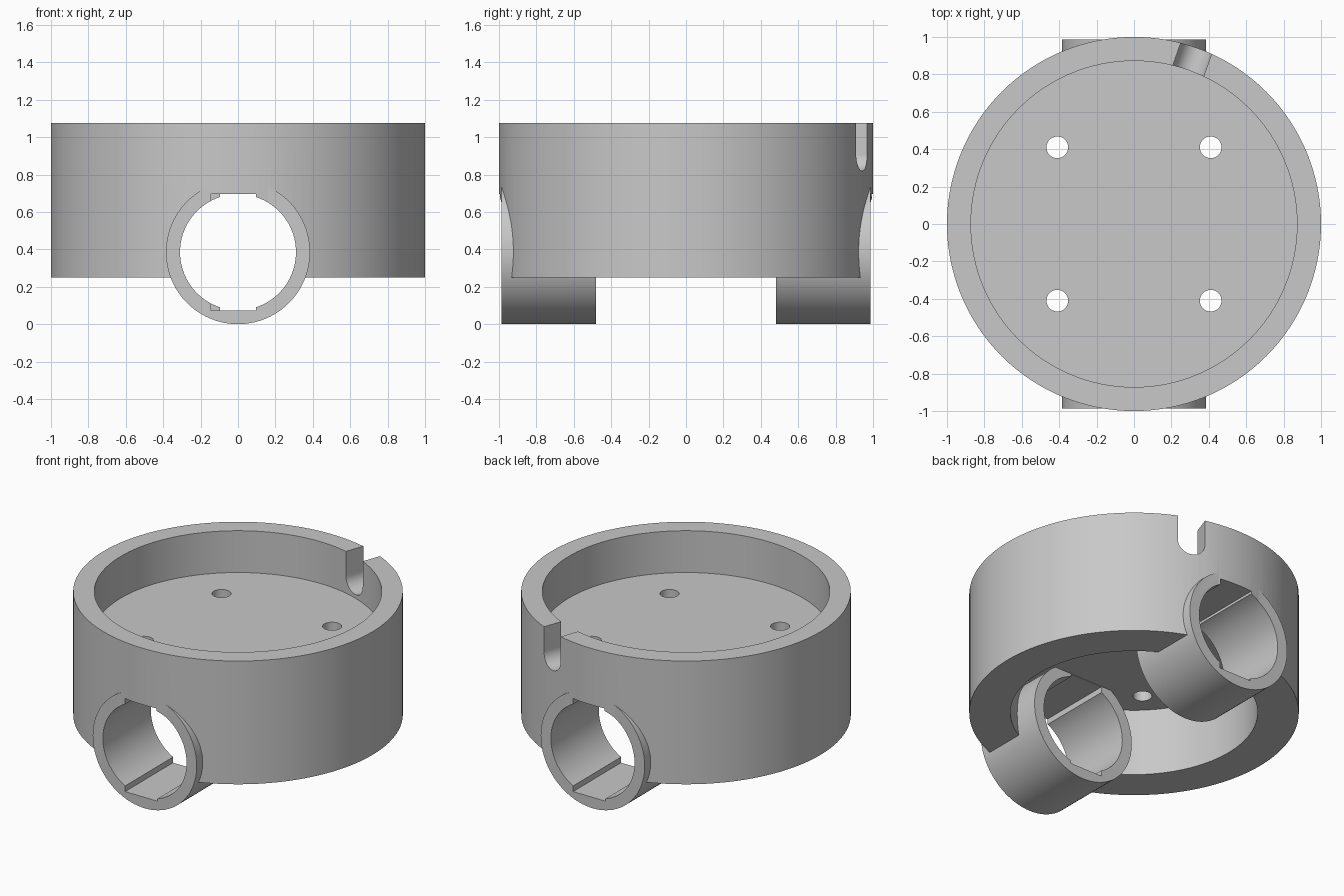
import bpy
from math import pi, radians, cos, sin
from mathutils import Vector

cube = bpy.data.objects.get("Cube")
if cube:
    bpy.data.objects.remove(cube, do_unlink=True)

grey = bpy.data.materials.new("plain_grey")
grey.use_nodes = True
colour = (0.58, 0.58, 0.58, 1)
grey.diffuse_color = colour
grey.node_tree.nodes["Principled BSDF"].inputs["Base Color"].default_value = colour


def cylinder(name, radius, start, end, sides=96):
    """Cylinder running between two points."""
    start, end = Vector(start), Vector(end)
    axis = end - start
    bpy.ops.mesh.primitive_cylinder_add(
        vertices=sides, radius=radius, depth=axis.length,
        location=(start + end) / 2, rotation=axis.to_track_quat('Z', 'Y').to_euler())
    ob = bpy.context.object
    ob.name = name
    return ob


def box(name, centre, size, turn=0):
    bpy.ops.mesh.primitive_cube_add(size=1, location=centre, rotation=(0, 0, turn))
    ob = bpy.context.object
    ob.name = name
    ob.scale = size
    return ob


def combine(target, tool, operation):
    """Apply a boolean and discard the tool."""
    bpy.context.view_layer.update()
    bpy.context.view_layer.objects.active = target
    mod = target.modifiers.new(operation.lower(), 'BOOLEAN')
    mod.operation = operation
    mod.solver = 'EXACT'
    mod.object = tool
    bpy.ops.object.modifier_apply(modifier=mod.name)
    bpy.data.objects.remove(tool, do_unlink=True)


# Round housing with a top recess and a cavity beneath
BASE, TOP, FLOOR, CEILING = 0.25, 1.075, 0.795, 0.70
housing = cylinder("housing", 1, (0, 0, BASE), (0, 0, TOP), 128)
combine(housing, cylinder("recess", 0.872, (0, 0, FLOOR), (0, 0, 2), 128), 'DIFFERENCE')
combine(housing, cylinder("cavity", 0.75, (0, 0, 0), (0, 0, CEILING), 128), 'DIFFERENCE')

# Front and back tube sleeves
AXIS = 0.385
for side in (-1, 1):
    sleeve = cylinder("sleeve", 0.385, (0, side * 0.48, AXIS), (0, side * 0.987, AXIS))
    combine(housing, sleeve, 'UNION')

# Bore through both sleeves, with an off-centre keyway in each
combine(housing, cylinder("bore", 0.31, (0, -1.2, AXIS), (0, 1.2, AXIS)), 'DIFFERENCE')
for side in (-1, 1):
    keyway = box("keyway", (side * 0.025, side * 0.8, AXIS), (0.24, 0.8, 0.624))
    combine(housing, keyway, 'DIFFERENCE')

# Four screw holes through the floor
for x in (-0.41, 0.41):
    for y in (-0.41, 0.41):
        combine(housing, cylinder("hole", 0.058, (x, y, 0.5), (x, y, 1), 32), 'DIFFERENCE')

# Round-bottomed cable notch in the rim
turn = radians(70.5)
out = Vector((cos(turn), sin(turn), 0))
lift = Vector((0, 0, 0.907))
combine(housing, cylinder("notch_round", 0.0875, out * 0.7 + lift, out * 1.2 + lift, 48), 'DIFFERENCE')
combine(housing, box("notch_slot", out * 0.95 + Vector((0, 0, 1.057)), (0.5, 0.175, 0.3), turn), 'DIFFERENCE')

# Finish
housing.data.materials.clear()
housing.data.materials.append(grey)
for face in housing.data.polygons:
    face.material_index = 0
bpy.ops.object.select_all(action='DESELECT')
housing.select_set(True)
bpy.context.view_layer.objects.active = housing
bpy.ops.object.shade_smooth_by_angle(angle=pi / 6)
